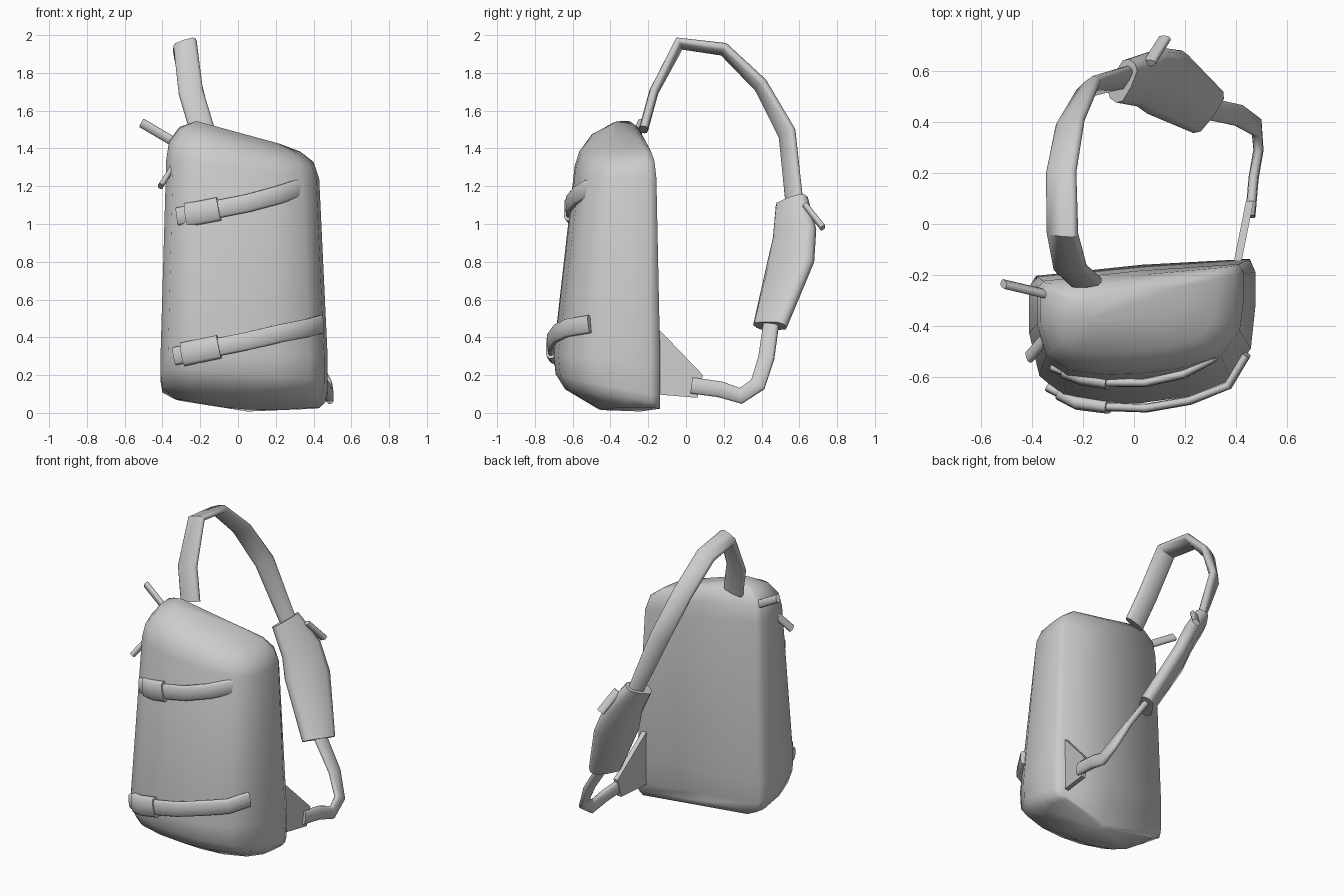
import bpy, bmesh, math
from mathutils import Vector

if "Cube" in bpy.data.objects:
    bpy.data.objects.remove(bpy.data.objects["Cube"])

grey = bpy.data.materials.new("plain grey")
grey.use_nodes = True
grey.diffuse_color = (0.6, 0.6, 0.6, 1)
grey.node_tree.nodes["Principled BSDF"].inputs["Base Color"].default_value = (0.6, 0.6, 0.6, 1)


def loft(name, rings, angle=45):
    """Skin a list of equal-sized closed rings and cap both ends."""
    bm = bmesh.new()
    loops = [[bm.verts.new(p) for p in ring] for ring in rings]
    n = len(loops[0])
    for a, b in zip(loops, loops[1:]):
        for i in range(n):
            j = (i + 1) % n
            bm.faces.new((a[i], a[j], b[j], b[i]))
    bm.faces.new(loops[0])
    bm.faces.new(loops[-1])
    bmesh.ops.recalc_face_normals(bm, faces=bm.faces)
    mesh = bpy.data.meshes.new(name)
    bm.to_mesh(mesh)
    bm.free()
    mesh.materials.append(grey)
    obj = bpy.data.objects.new(name, mesh)
    bpy.context.collection.objects.link(obj)
    bpy.ops.object.select_all(action='DESELECT')
    obj.select_set(True)
    bpy.context.view_layer.objects.active = obj
    bpy.ops.object.shade_smooth_by_angle(angle=math.radians(angle))
    return obj


# Strap section with rounded edges: (across the width, through the thickness)
HALF = [(-1, -.35), (-.78, -.85), (0, -1), (.78, -.85), (1, -.35)]
STRAP = HALF + [(-a, -b) for a, b in HALF]


def ribbon(name, path, sides, widths, thick):
    """Sweep the strap section along a path; sides gives the width direction."""
    pts = [Vector(p) for p in path]
    rings = []
    for i, p in enumerate(pts):
        tangent = (pts[min(i + 1, len(pts) - 1)] - pts[max(i - 1, 0)]).normalized()
        side = Vector(sides[i] if isinstance(sides, list) else sides)
        side = (side - tangent * side.dot(tangent)).normalized()
        normal = tangent.cross(side)
        w = widths[i] if isinstance(widths, list) else widths
        rings.append([p + side * a * w / 2 + normal * b * thick / 2 for a, b in STRAP])
    return loft(name, rings, 60)


# Bag body: D-shaped section, rounded to the front, stacked with a sloping top
SECTION = [(-.94, 0), (-1, .08), (-1, .42), (-.91, .74), (-.7, .9), (-.35, .98), (0, 1),
           (.4, .98), (.78, .89), (.96, .66), (1, .35), (1, .1), (.95, 0), (0, 0)]
# x left, x right, y back, y front, z at left, z at right, lift of the front,
# sag of the middle, forward tuck of the middle of the back
LEVELS = [(-.33, .43, -.17, -.46, .07, .025, .01, .04, .25),
          (-.4, .465, -.17, -.64, .1, .05, .08, .03, .15),
          (-.41, .475, -.17, -.69, .16, .09, .1, .02, .1),
          (-.41, .475, -.17, -.7, .3, .28, .02, 0, -.02),
          (-.38, .43, -.19, -.585, 1.34, 1.24, 0, 0, -.02),
          (-.365, .4, -.2, -.56, 1.44, 1.33, -.02, 0, 0),
          (-.31, .33, -.22, -.5, 1.515, 1.385, -.02, 0, 0),
          (-.22, .22, -.26, -.38, 1.545, 1.425, 0, 0, 0)]


def body_ring(xl, xr, yb, yf, zl, zr, lift, sag, tuck):
    ring = []
    for u, v in SECTION:
        depth = tuck if (u, v) == (0, 0) else v
        ring.append(((xl + xr) / 2 + u * (xr - xl) / 2,
                     yb + (yf - yb) * depth + .035 * u,
                     zl + (zr - zl) * (u + 1) / 2 + lift * v - sag * (1 - u * u)))
    return ring


loft("bag_body", [body_ring(*level) for level in LEVELS], 100)

# Two compression belts across the front, each with a buckle sleeve
lower = [(-.335, -.64, .3), (-.22, -.7, .325), (-.1, -.715, .35), (.05, -.72, .38),
         (.22, -.69, .42), (.37, -.63, .45), (.44, -.51, .47)]
upper = [(-.32, -.56, 1.04), (-.2, -.605, 1.06), (-.1, -.62, 1.08), (.05, -.62, 1.11),
         (.2, -.585, 1.15), (.31, -.525, 1.185), (.375, -.44, 1.2)]
for label, path in (("lower", lower), ("upper", upper)):
    ribbon(label + "_belt", path, (0, 0, 1), .095, .035)
    sleeve = [Vector(path[0]).lerp(Vector(path[1]), .4), path[1], path[2]]
    ribbon(label + "_buckle", sleeve, (0, 0, 1), .125, .055)

# Shoulder strap arching from the top of the bag to the pad
ribbon("shoulder_strap",
       [(-.19, -.225, 1.5), (-.25, -.17, 1.7), (-.28, -.035, 1.955), (-.285, .2, 1.925),
        (-.25, .395, 1.735), (-.18, .535, 1.48), (-.03, .575, 1.1)],
       [(1, 0, 0), (1, 0, .1), (1, 0, .4), (1, .1, .35), (.9, .35, .3), (.7, .6, .2), (.5, .8, .15)],
       [.13, .13, .125, .12, .12, .12, .1], .05)

# Padded section
ribbon("shoulder_pad",
       [(-.045, .56, 1.12), (.06, .575, .95), (.12, .555, .8), (.28, .445, .46)],
       (.52, .84, .12), [.18, .25, .28, .2], .09)

# Lower strap curling back to the bag
ribbon("lower_strap",
       [(.27, .455, .5), (.41, .425, .29), (.48, .38, .15), (.487, .29, .09),
        (.468, .18, .125), (.455, .03, .145)],
       [(.4, .9, 0), (.35, .9, -.3), (.1, .8, -.6), (0, .1, -1), (0, -.2, -1), (0, 0, -1)],
       .085, .04)

# Triangular anchor wing on the side of the bag
wing = [(-.18, .48), (.09, .2), (.06, .08), (-.18, .1)]
loft("strap_anchor", [[(.435 + off + y * .2, y, z) for y, z in wing] for off in (-.015, .015)], 30)

# Small pull tabs
for name, a, b in (("top_tab", (-.34, -.275, 1.435), (-.51, -.235, 1.535)),
                   ("side_tab", (-.34, -.44, 1.31), (-.41, -.52, 1.2)),
                   ("pad_tab", (.06, .63, 1.1), (.12, .725, .98))):
    ribbon(name, [a, b], (.4, -.4, .8), .05, .03)
